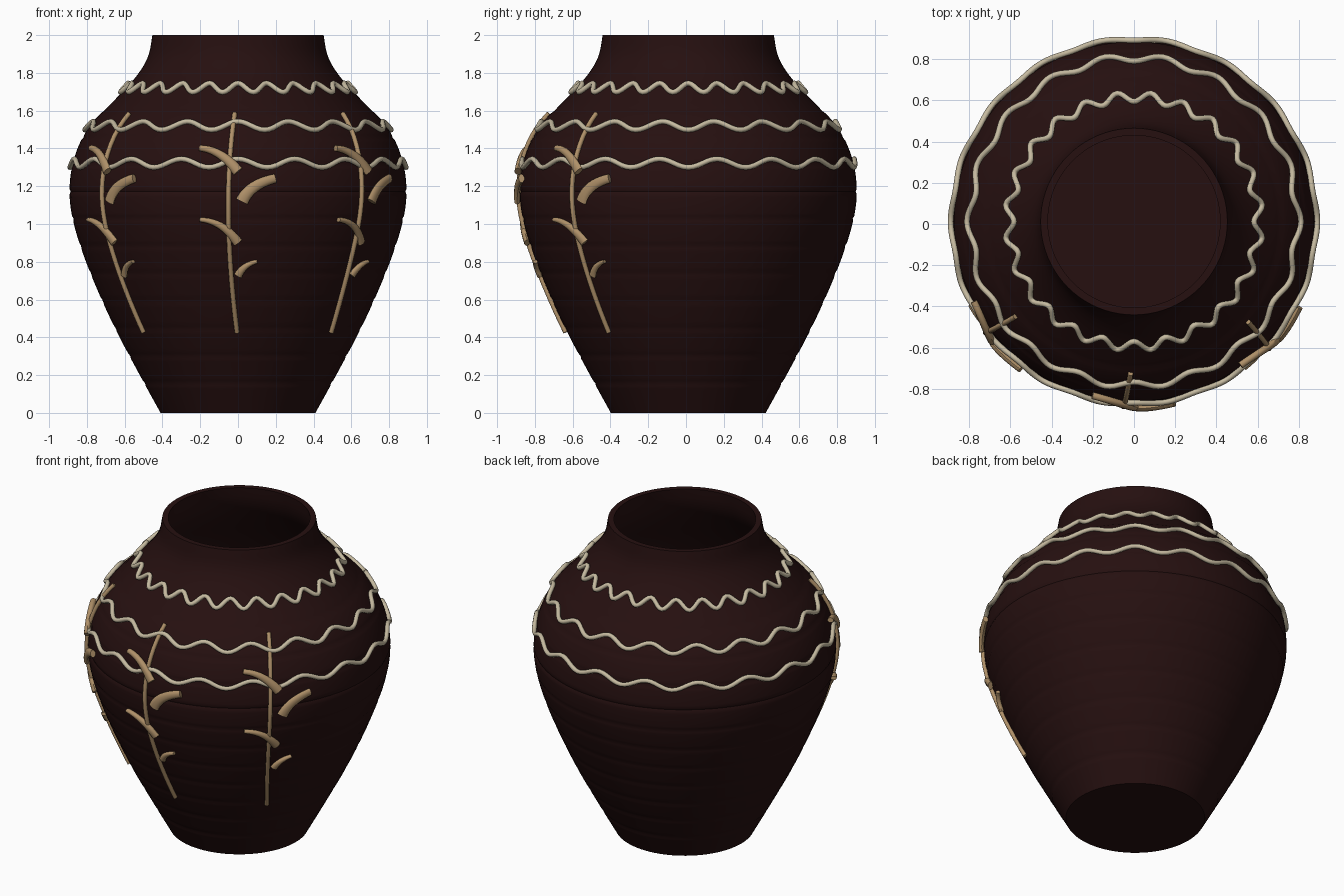
import bpy
import bmesh
from math import sin, cos, pi, tau, radians
from mathutils import Vector

cube = bpy.data.objects.get("Cube")
if cube:
    bpy.data.objects.remove(cube, do_unlink=True)

CENTRE_Y = 0.012
COIL = 0.1445
# silhouette of the pot as (height, radius)
PROFILE = [(0, .41), (.2, .52), (.45, .652), (.7, .765), (.9, .84), (1.05, .88),
           (1.18, .892), (1.32, .875), (1.45, .827), (1.55, .76), (1.65, .66),
           (1.75, .565), (1.83, .505), (1.9, .472), (2, .453)]


def material(name, color):
    mat = bpy.data.materials.new(name)
    mat.use_nodes = True
    mat.diffuse_color = (*color, 1)
    mat.node_tree.nodes["Principled BSDF"].inputs["Base Color"].default_value = (*color, 1)
    return mat


CLAY = material("dark_clay", (.019, .005, .005))
CORD = material("pale_cord", (.56, .49, .35))
REED = material("tan_reed", (.43, .28, .14))


def slope(i):
    a, b = PROFILE[max(i - 1, 0)], PROFILE[min(i + 1, len(PROFILE) - 1)]
    return (b[1] - a[1]) / (b[0] - a[0])


def radius(z):
    """Smoothly interpolated pot radius at a height."""
    i = max(k for k in range(len(PROFILE) - 1) if PROFILE[k][0] <= z or k == 0)
    (z0, r0), (z1, r1) = PROFILE[i], PROFILE[i + 1]
    h = z1 - z0
    t = (z - z0) / h
    return (r0 * (1 + 2 * t) * (1 - t) ** 2 + h * slope(i) * t * (1 - t) ** 2
            + r1 * t * t * (3 - 2 * t) + h * slope(i + 1) * t * t * (t - 1))


def on_pot(angle, z, lift=0.0):
    """Point on the pot wall; angle is measured from the front towards +x."""
    k = slope_at(z)
    n = Vector((1, -k)).normalized()
    r = radius(z) + n.x * lift
    return Vector((r * sin(angle), CENTRE_Y - r * cos(angle), z + n.y * lift))


def slope_at(z):
    return (radius(min(z + .01, 2)) - radius(z - .01)) / .02


def finish(name, bm, mat, angle=40):
    bmesh.ops.recalc_face_normals(bm, faces=bm.faces)
    mesh = bpy.data.meshes.new(name)
    bm.to_mesh(mesh)
    bm.free()
    mesh.materials.append(mat)
    obj = bpy.data.objects.new(name, mesh)
    bpy.context.collection.objects.link(obj)
    bpy.ops.object.select_all(action='DESELECT')
    obj.select_set(True)
    bpy.context.view_layer.objects.active = obj
    bpy.ops.object.shade_smooth_by_angle(angle=radians(angle))
    return obj


def bridge(bm, rings, closed=False):
    n = len(rings[0])
    pairs = list(zip(rings, rings[1:])) + ([(rings[-1], rings[0])] if closed else [])
    for a, b in pairs:
        for i in range(n):
            j = (i + 1) % n
            bm.faces.new((a[i], a[j], b[j], b[i]))
    if not closed:
        bm.faces.new(rings[0])
        bm.faces.new(rings[-1])


def tube(name, points, widths, depth, mat, sides=8, closed=False):
    """Oval tube along a path, its flat side lying against the pot."""
    bm = bmesh.new()
    rings = []
    n = len(points)
    for i, p in enumerate(points):
        a = points[(i - 1) % n] if closed or i else p
        b = points[(i + 1) % n] if closed or i < n - 1 else p
        along = (b - a).normalized()
        out = Vector((p.x, p.y - CENTRE_Y, 0))
        out = (out - along * out.dot(along)).normalized()
        across = along.cross(out)
        rings.append([bm.verts.new(p + across * widths[i] * cos(tau * k / sides)
                                   + out * depth * sin(tau * k / sides))
                      for k in range(sides)])
    bridge(bm, rings, closed)
    return finish(name, bm, mat, 50)


# pot: coiled outer wall with shallow seams, rim and hollow inside
outer = []
steps = 140
for i in range(steps + 1):
    z = 2 * i / steps
    seam = abs(((z - .015) / COIL + .5) % 1 - .5) * COIL
    groove = .006 * max(0, 1 - seam / .014) if .1 < z < 1.7 else 0
    outer.append((radius(z) - groove, z))
inner = [(radius(z) - .035, z) for z in [2 - .06 * k for k in range(33)]]
bm = bmesh.new()
rings = [[bm.verts.new((r * sin(tau * k / 80), CENTRE_Y - r * cos(tau * k / 80), z))
          for k in range(80)] for r, z in outer + inner]
bridge(bm, rings)
finish("pot", bm, CLAY)

# wavy cords around the shoulder
for name, height, waves, swing in (("upper_cord", 1.715, 24, .024),
                                   ("middle_cord", 1.515, 18, .022),
                                   ("lower_cord", 1.32, 18, .022)):
    count = waves * 12
    path = [on_pot(tau * k / count, height + swing * cos(tau * waves * k / count), .010)
            for k in range(count)]
    tube(name, path, [.014] * count, .014, CORD, closed=True)


def strip(name, turn, ctrl, widths, depth, lift, steps):
    """Curved reed through three control points given as (x, z) on the front."""
    points, sizes = [], []
    for k in range(steps + 1):
        t = k / steps
        w = ((1 - t) ** 2, 2 * t * (1 - t), t * t)
        x = sum(c[0] * f for c, f in zip(ctrl, w))
        z = sum(c[1] * f for c, f in zip(ctrl, w))
        points.append(on_pot(turn + x / radius(z), z, lift))
        sizes.append(widths[0] + (widths[1] - widths[0]) * t)
    tube(name, points, sizes, depth, REED, sides=10)


# three reed sprays: one stem and four leaves each
LEAVES = [("top_leaf", [(-.20, 1.395), (-.09, 1.39), (0, 1.275)], (.016, .029), .018, .018),
          ("wide_leaf", [(.02, 1.12), (.06, 1.21), (.195, 1.24)], (.034, .024), .016, .016),
          ("lower_leaf", [(-.20, 1.025), (-.08, 1.02), (0, .905)], (.012, .026), .016, .012),
          ("small_leaf", [(0, .73), (.03, .79), (.10, .805)], (.022, .010), .014, .010)]
for side, turn in (("right", -50), ("middle", 0), ("left", 50)):
    turn = radians(turn)
    strip(side + "_stem", turn, [(-.005, .43), (-.09, 1.1), (-.017, 1.58)],
          (.013, .013), .013, .008, 24)
    for leaf, ctrl, widths, depth, lift in LEAVES:
        strip(side + "_" + leaf, turn, ctrl, widths, depth, lift, 10)
